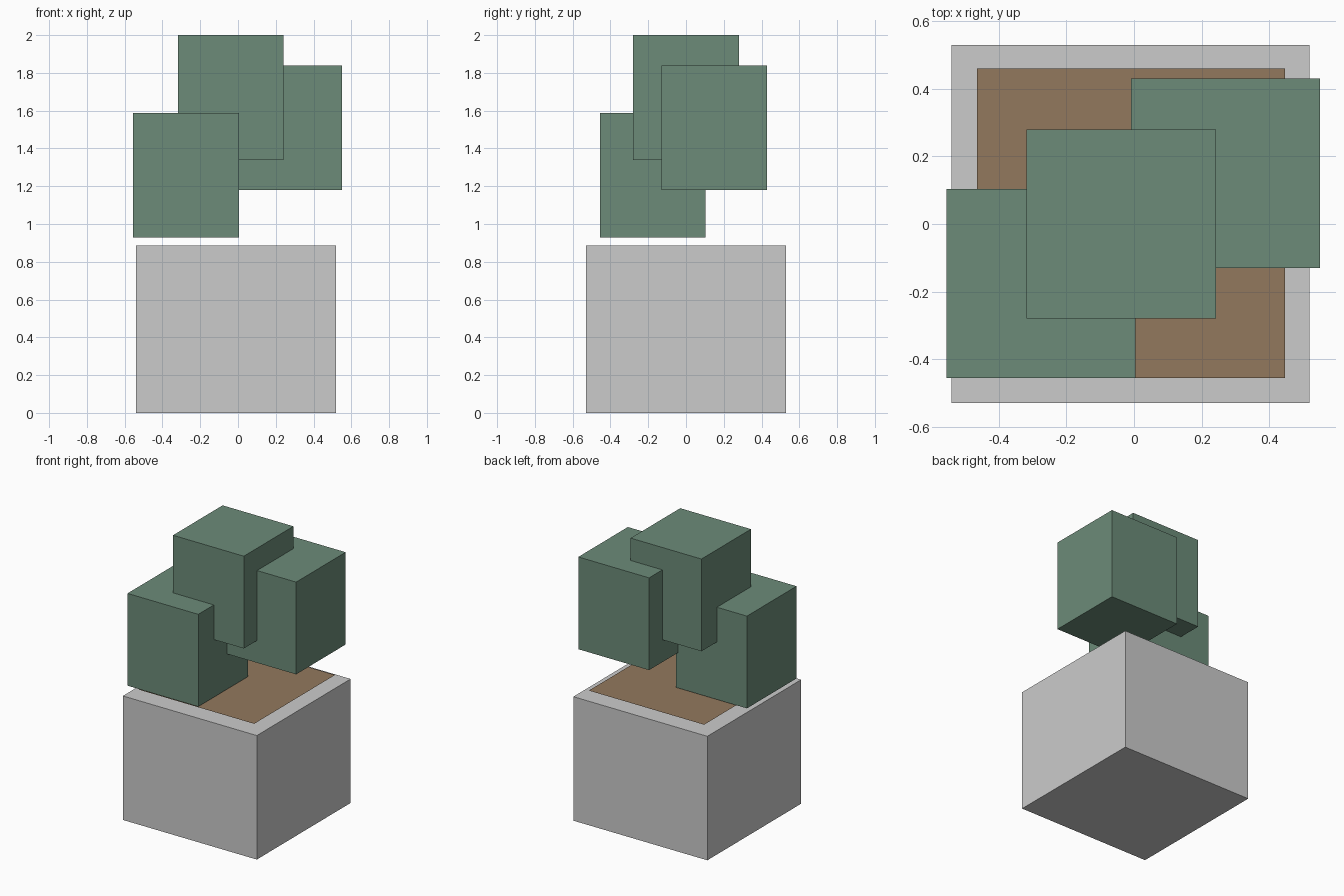
import bpy

if "Cube" in bpy.data.objects:
    bpy.data.objects.remove(bpy.data.objects["Cube"])


def material(name, color):
    mat = bpy.data.materials.new(name)
    mat.diffuse_color = (*color, 1)
    mat.use_nodes = True
    mat.node_tree.nodes["Principled BSDF"].inputs["Base Color"].default_value = mat.diffuse_color
    return mat


def block(name, lo, hi, mat=None):
    """Box spanning two opposite corners."""
    center = [(a + b) / 2 for a, b in zip(lo, hi)]
    bpy.ops.mesh.primitive_cube_add(size=1, location=center)
    obj = bpy.context.object
    obj.name = name
    obj.scale = [b - a for a, b in zip(lo, hi)]
    bpy.ops.object.transform_apply(location=False, rotation=False, scale=True)
    if mat:
        obj.data.materials.append(mat)
    return obj


leaf = material("leaf_green", (0.15, 0.26, 0.19))
earth = material("soil_brown", (0.29, 0.19, 0.11))

# Concrete planter
block("planter", (-0.54, -0.53, 0), (0.52, 0.53, 0.887))

# Thin sheet of soil just above the rim
bpy.ops.mesh.primitive_plane_add(size=1, location=(-0.009, 0.002, 0.923))
soil = bpy.context.object
soil.name = "soil"
soil.scale = (0.912, 0.915, 1)
bpy.ops.object.transform_apply(location=False, rotation=False, scale=True)
soil.data.materials.append(earth)

# Three equal foliage blocks, stacked as a bush
W, H = 0.56, 0.66
for name, (x, y, z) in {
    "foliage_low": (-0.555, -0.456, 0.928),
    "foliage_middle": (-0.009, -0.13, 1.18),
    "foliage_top": (-0.318, -0.28, 1.34),
}.items():
    block(name, (x, y, z), (x + W, y + W, z + H), leaf)
